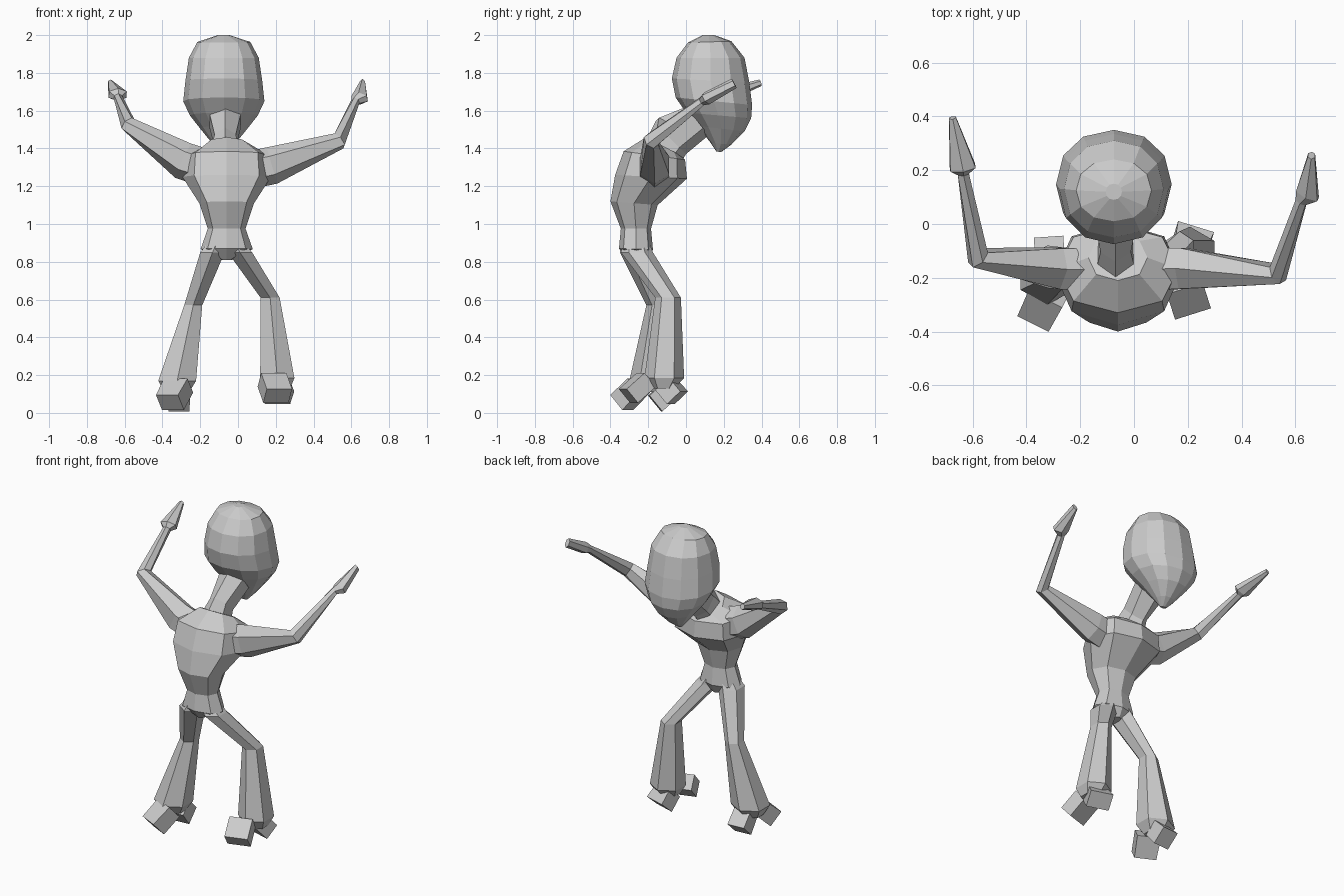
import bpy, bmesh, math
from mathutils import Vector as V


def loft(name, rings):
    """Skin a list of vertex rings into one closed flat-shaded object."""
    bm = bmesh.new()
    loops = [[bm.verts.new(p) for p in r] for r in rings]
    n = len(loops[0])
    for a, b in zip(loops, loops[1:]):
        for i in range(n):
            j = (i + 1) % n
            bm.faces.new((a[i], a[j], b[j], b[i]))
    bm.faces.new(loops[0])
    bm.faces.new(loops[-1])
    bmesh.ops.recalc_face_normals(bm, faces=bm.faces)
    me = bpy.data.meshes.new(name)
    bm.to_mesh(me)
    bm.free()
    ob = bpy.data.objects.new(name, me)
    bpy.context.collection.objects.link(ob)
    return ob


def ring(c, u, v, n, phase=0.0, power=1.0):
    """Polygon around c; the first vertex lies along -v (the front)."""
    pts = []
    for i in range(n):
        t = 2 * math.pi * i / n + phase
        s, k = math.sin(t), -math.cos(t)
        s = math.copysign(abs(s) ** power, s)
        k = math.copysign(abs(k) ** power, k)
        pts.append(V(c) + V(u) * s + V(v) * k)
    return pts


def body(name, x, rows, n, power=1.0):
    """Loft of (front y, front z, back y, back z, half width) rows."""
    loft(name, [ring((x, (yf + yb) / 2, (zf + zb) / 2), (rx, 0, 0),
                     (0, (yb - yf) / 2, (zb - zf) / 2), n, 0, power)
                for yf, zf, yb, zb, rx in rows])


def limb(name, secs, n, phase=0.0, grow=1.0):
    """Tapered tube along a path of (x, y, z, half width, half height)."""
    ps = [V(s[:3]) for s in secs]
    rings = []
    for i, s in enumerate(secs):
        d0 = (ps[i] - ps[max(i - 1, 0)]).normalized()
        d1 = (ps[min(i + 1, len(ps) - 1)] - ps[i]).normalized()
        t = (d0 + d1).normalized()
        u = t.cross(V((0, 0, 1))).normalized()
        w = u.cross(t)
        rings.append(ring(ps[i], u * s[3] * grow, w * s[4] * grow, n, phase))
    loft(name, rings)


# Head, with the jaw pointing down at the back
body("head", -0.075, [
    (0.09, 2.0, 0.15, 2.0, 0.03), (0.01, 1.96, 0.24, 1.968, 0.14),
    (-0.05, 1.88, 0.31, 1.88, 0.185), (-0.075, 1.77, 0.335, 1.75, 0.203),
    (-0.055, 1.67, 0.35, 1.63, 0.215), (0.0, 1.59, 0.345, 1.56, 0.18),
    (0.06, 1.52, 0.31, 1.49, 0.125), (0.13, 1.43, 0.24, 1.42, 0.06),
    (0.16, 1.385, 0.185, 1.38, 0.02)], 12, 0.92)

# Neck
body("neck", -0.068, [
    (-0.2, 1.45, -0.03, 1.32, 0.08), (-0.14, 1.51, -0.0, 1.37, 0.065),
    (0.0, 1.62, 0.12, 1.47, 0.095)], 6)

# Torso with broad shoulders
body("torso", -0.06, [
    (-0.21, 1.46, -0.04, 1.37, 0.11), (-0.33, 1.385, -0.005, 1.34, 0.225),
    (-0.375, 1.26, 0.005, 1.24, 0.235), (-0.4, 1.12, -0.15, 1.1, 0.145),
    (-0.345, 0.975, -0.185, 0.975, 0.1), (-0.355, 0.87, -0.175, 0.865, 0.138),
    (-0.31, 0.81, -0.2, 0.81, 0.03)], 8, 0.9)

# Arms with pointed hands
limb("left_arm", [
    (-0.15, -0.17, 1.29, 0.09, 0.1), (-0.29, -0.165, 1.335, 0.088, 0.1),
    (-0.58, -0.125, 1.525, 0.045, 0.045), (-0.635, 0.19, 1.67, 0.024, 0.024),
    (-0.637, 0.21, 1.685, 0.055, 0.038), (-0.675, 0.395, 1.748, 0.015, 0.018)], 6)
limb("right_arm", [
    (0.04, -0.17, 1.28, 0.09, 0.1), (0.18, -0.165, 1.31, 0.088, 0.1),
    (0.535, -0.185, 1.44, 0.042, 0.048), (0.622, 0.085, 1.65, 0.024, 0.024),
    (0.645, 0.11, 1.665, 0.05, 0.035), (0.66, 0.255, 1.745, 0.015, 0.028)], 6)

# Legs: level rings at hip, knee and flared ankle
legs = {
    "left_leg": [(-0.1, -0.265, 0.93, 0.04, 0.06), (-0.135, -0.265, 0.85, 0.068, 0.085),
                 (-0.237, -0.15, 0.57, 0.05, 0.06), (-0.322, -0.19, 0.17, 0.105, 0.11),
                 (-0.325, -0.19, 0.11, 0.07, 0.06)],
    "right_leg": [(-0.03, -0.265, 0.93, 0.04, 0.06), (0.01, -0.26, 0.85, 0.068, 0.085),
                  (0.17, -0.095, 0.61, 0.053, 0.068), (0.208, -0.115, 0.185, 0.095, 0.105),
                  (0.21, -0.12, 0.13, 0.07, 0.06)]}
for name, secs in legs.items():
    loft(name, [ring(s[:3], (s[3] * 1.1, 0, 0), (0, s[4], 0), 6) for s in secs])

# Feet: one slanted block forward and one back on each ankle
blocks = {
    "left_toe": [(-0.315, -0.25, 0.145, 0.07, 0.05), (-0.36, -0.34, 0.055, 0.065, 0.053)],
    "left_heel": [(-0.31, -0.16, 0.125, 0.055, 0.05), (-0.315, -0.088, 0.045, 0.055, 0.055)],
    "right_toe": [(0.18, -0.21, 0.175, 0.07, 0.048), (0.21, -0.305, 0.09, 0.07, 0.048)],
    "right_heel": [(0.2, -0.11, 0.155, 0.06, 0.05), (0.22, -0.045, 0.08, 0.07, 0.05)]}
for name, secs in blocks.items():
    limb(name, secs, 4, math.pi / 4, math.sqrt(2))
